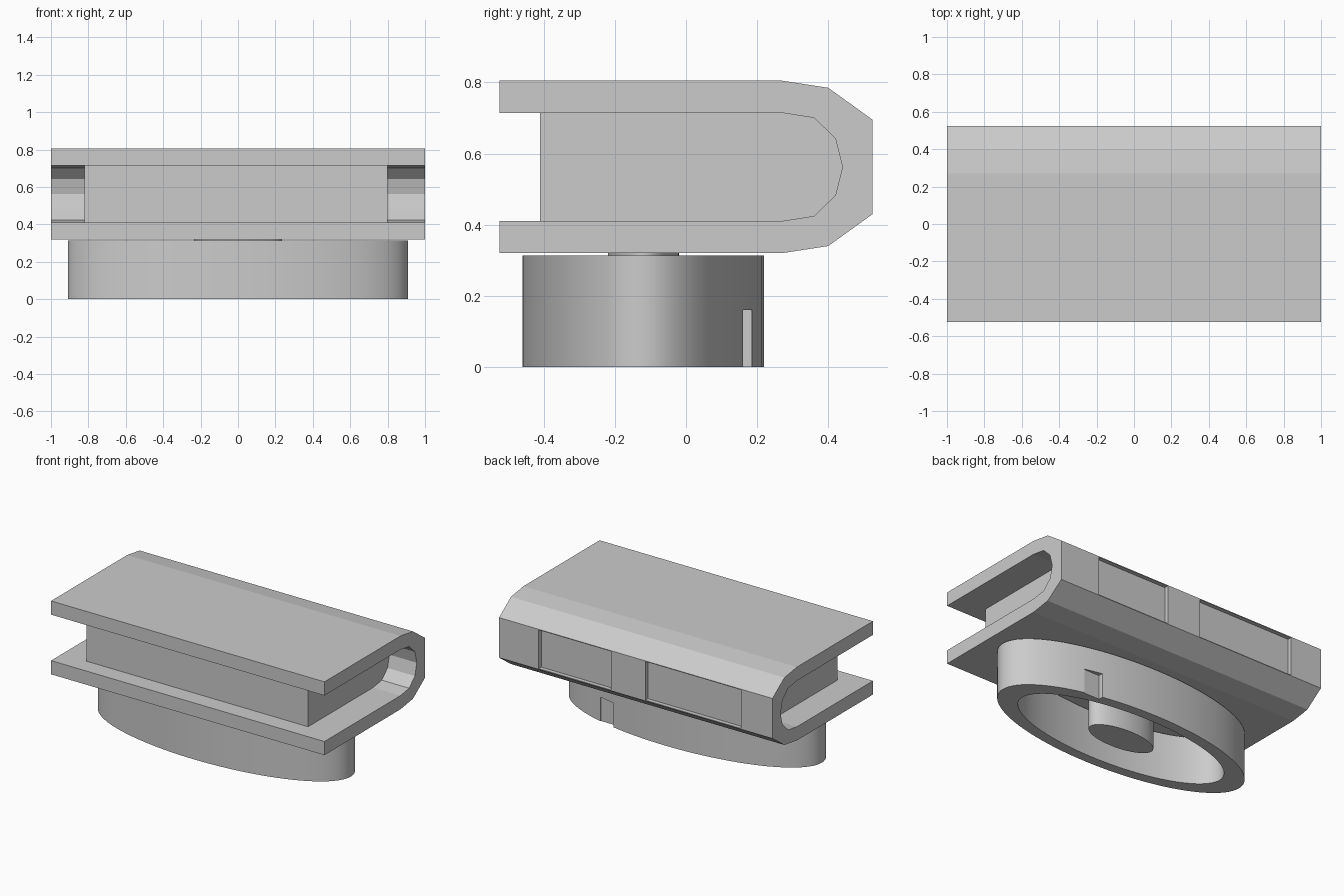
import bpy, bmesh, math

if "Cube" in bpy.data.objects:
    bpy.data.objects.remove(bpy.data.objects["Cube"])

RING_Y = -0.12


def make_object(name, bm):
    bmesh.ops.recalc_face_normals(bm, faces=bm.faces)
    mesh = bpy.data.meshes.new(name)
    bm.to_mesh(mesh)
    bm.free()
    obj = bpy.data.objects.new(name, mesh)
    bpy.context.collection.objects.link(obj)
    return obj


def extrude_profile(name, points, offset):
    bm = bmesh.new()
    face = bm.faces.new([bm.verts.new(p) for p in points])
    new = bmesh.ops.extrude_face_region(bm, geom=[face])["geom"]
    bmesh.ops.translate(bm, vec=offset, verts=[v for v in new if isinstance(v, bmesh.types.BMVert)])
    return make_object(name, bm)


def box(name, x0, x1, y0, y1, z0, z1):
    return extrude_profile(name, [(x0, y0, z0), (x1, y0, z0), (x1, y1, z0), (x0, y1, z0)], (0, 0, z1 - z0))


def oval(name, a, b, z0, z1, n=96):
    points = [(a * math.cos(2 * math.pi * i / n), RING_Y + b * math.sin(2 * math.pi * i / n), z0) for i in range(n)]
    return extrude_profile(name, points, (0, 0, z1 - z0))


def cut(target, cutter):
    mod = target.modifiers.new("cut", "BOOLEAN")
    mod.operation = "DIFFERENCE"
    mod.solver = "EXACT"
    mod.object = cutter
    bpy.context.view_layer.objects.active = target
    bpy.ops.object.modifier_apply(modifier=mod.name)
    bpy.data.objects.remove(cutter)


def smooth(obj):
    bpy.ops.object.select_all(action="DESELECT")
    obj.select_set(True)
    bpy.context.view_layer.objects.active = obj
    bpy.ops.object.shade_smooth_by_angle(angle=math.radians(30))


# C-shaped cover: half profile (y, height above middle), mirrored about its middle
MID = 0.5625
outer = [(-0.525, 0.2425), (0.27, 0.2425), (0.40, 0.2225), (0.525, 0.1325)]
inner = [(0.435, 0.04), (0.42, 0.08), (0.36, 0.138), (0.27, 0.152), (-0.525, 0.152)]
inner[0] = (0.44, 0.0)
profile = [(y, MID + h) for y, h in outer]
profile += [(y, MID - h) for y, h in reversed(outer)]
profile += [(y, MID - h) for y, h in reversed(inner)]
profile += [(y, MID + h) for y, h in inner[1:]]
cover = extrude_profile("cover", [(-1, y, z) for y, z in profile], (2, 0, 0))

# Two shallow panels recessed in the spine
for x0, x1 in ((0.18, 0.71), (-0.77, -0.07)):
    cut(cover, box("panel_cutter", x0, x1, 0.498, 0.6, 0.435, 0.69))

# Block between the covers
box("inner_block", -0.82, 0.80, -0.41, 0.44, 0.405, 0.72)

# Oval base ring with a notch in its back
ring = oval("base_ring", 0.91, 0.34, 0.0, 0.313)
cut(ring, oval("ring_cutter", 0.76, 0.275, -0.1, 0.5))
cut(ring, box("notch_cutter", 0.40, 0.515, 0.155, 0.3, -0.05, 0.16))
smooth(ring)

# Oval centre post
smooth(oval("centre_post", 0.235, 0.10, 0.0, 0.322))
